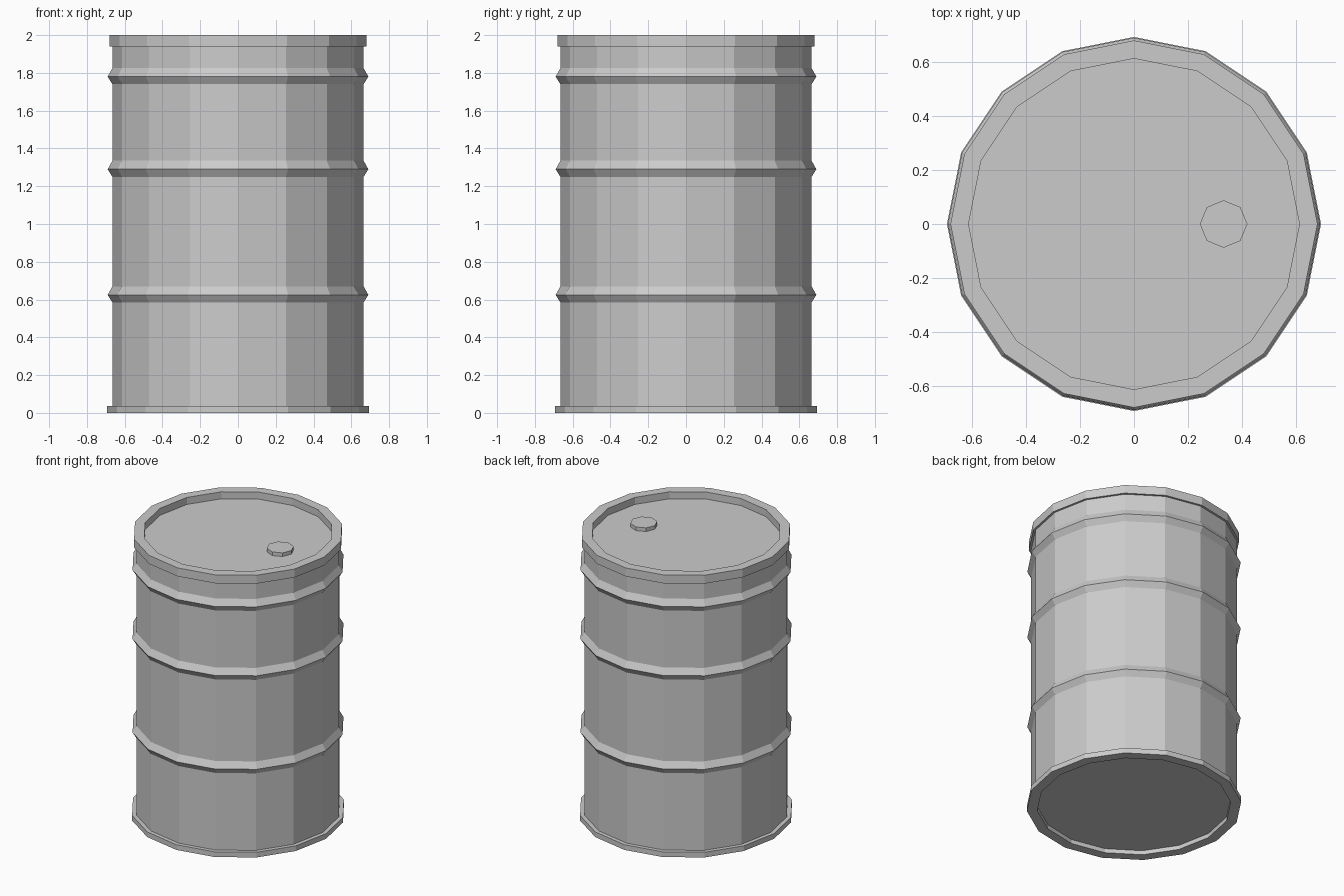
import bpy, bmesh
from math import cos, sin, tau

if "Cube" in bpy.data.objects:
    bpy.data.objects.remove(bpy.data.objects["Cube"])


def lathe(name, profile, sides, center=(0, 0)):
    """Revolve an open (radius, z) profile into a faceted solid with flat end caps."""
    bm = bmesh.new()
    rings = [[bm.verts.new((center[0] + r * cos(tau * i / sides),
                            center[1] + r * sin(tau * i / sides), z))
              for i in range(sides)] for r, z in profile]
    for a, b in zip(rings, rings[1:]):
        for i in range(sides):
            j = (i + 1) % sides
            bm.faces.new((a[i], a[j], b[j], b[i]))
    bm.faces.new(rings[0][::-1])
    bm.faces.new(rings[-1])
    bmesh.ops.recalc_face_normals(bm, faces=bm.faces)
    mesh = bpy.data.meshes.new(name)
    bm.to_mesh(mesh)
    bm.free()
    obj = bpy.data.objects.new(name, mesh)
    bpy.context.collection.objects.link(obj)
    return obj


BODY_R, RIB_R = 0.665, 0.69

# Recessed base and bottom rim
profile = [(0.625, 0.03), (0.625, 0), (0.693, 0), (0.693, 0.037), (BODY_R, 0.037)]

# Three pressed ribs around the wall
for z in (0.625, 1.29, 1.78):
    profile += [(BODY_R, z - 0.04), (RIB_R, z), (BODY_R, z + 0.045)]

# Top rim and sunken lid
profile += [(BODY_R, 1.94), (0.68, 1.94), (0.68, 2.0), (0.613, 2.0), (0.613, 1.95)]
lathe("barrel_body", profile, 16)

# Filler cap on the lid
lathe("filler_cap", [(0.088, 1.945), (0.088, 1.976)], 8, center=(0.332, 0))
